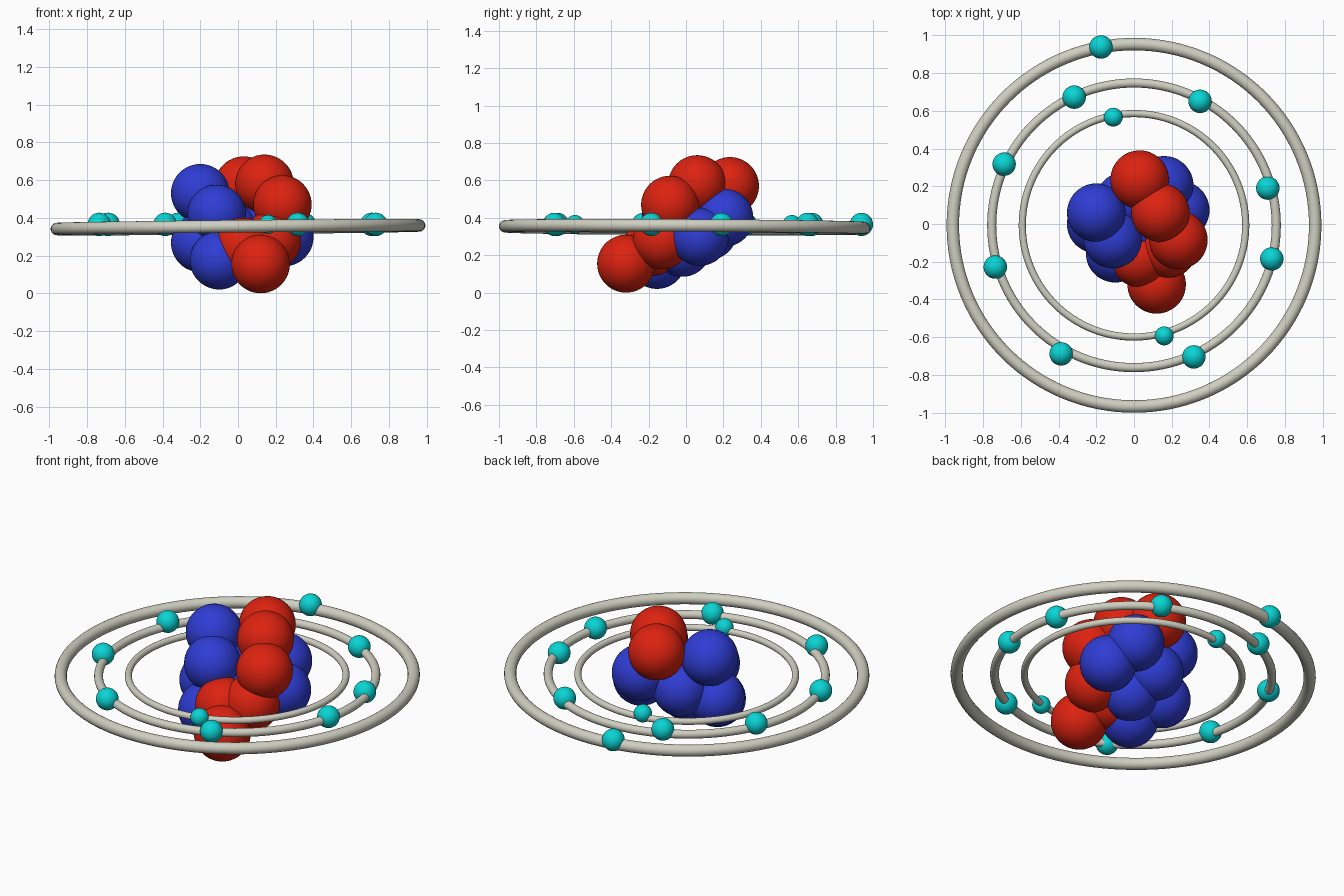
import bpy
import math
from mathutils import Vector

cube = bpy.data.objects.get("Cube")
if cube:
    bpy.data.objects.remove(cube, do_unlink=True)


def material(name, color):
    mat = bpy.data.materials.new(name)
    mat.use_nodes = True
    mat.diffuse_color = (*color, 1)
    bsdf = next(n for n in mat.node_tree.nodes if n.type == 'BSDF_PRINCIPLED')
    bsdf.inputs["Base Color"].default_value = (*color, 1)
    return mat


red = material("red", (0.72, 0.016, 0.005))
blue = material("blue", (0.028, 0.046, 0.66))
cyan = material("cyan", (0.003, 0.66, 0.66))
stone = material("warm grey", (0.62, 0.62, 0.53))


def finish(name, mat):
    obj = bpy.context.object
    obj.name = name
    obj.data.materials.append(mat)
    bpy.ops.object.shade_smooth()
    return obj


def ball(name, center, radius, mat, segments=48):
    bpy.ops.mesh.primitive_uv_sphere_add(
        segments=segments, ring_count=segments // 2, radius=radius, location=center)
    return finish(name, mat)


def orbit(name, major, minor):
    bpy.ops.mesh.primitive_torus_add(
        major_segments=128, minor_segments=20, major_radius=major, minor_radius=minor,
        location=(0, -0.007, 0.35))
    obj = finish(name, stone)
    # slight lean of the orbit plane
    obj.rotation_mode = 'QUATERNION'
    obj.rotation_quaternion = Vector((0, 0, 1)).rotation_difference(Vector((-0.01, 0.005, 1)))


# Nucleus
protons = [(0.12, -0.32, 0.155), (0.03, 0.235, 0.57), (0.14, 0.06, 0.58),
           (0.235, -0.085, 0.47), (0.03, -0.18, 0.245), (0.18, -0.13, 0.28)]
neutrons = [(-0.2, 0.06, 0.53), (-0.113, -0.08, 0.42), (-0.1, -0.155, 0.175),
            (-0.2, 0, 0.267), (0.245, 0.073, 0.298), (0.16, 0.205, 0.4),
            (-0.05, 0.12, 0.33), (0.01, -0.02, 0.24)]
for i, p in enumerate(protons):
    ball(f"proton_{i + 1}", p, 0.155, red)
for i, p in enumerate(neutrons):
    ball(f"neutron_{i + 1}", p, 0.155, blue)

# Orbit rings
orbit("inner_orbit", 0.592, 0.019)
orbit("middle_orbit", 0.754, 0.024)
orbit("outer_orbit", 0.96, 0.033)

# Electrons
shells = {
    "inner": (0.05, [(-0.11, 0.566), (0.16, -0.593)]),
    "middle": (0.062, [(-0.317, 0.672), (0.35, 0.65), (-0.688, 0.317), (0.709, 0.19),
                       (-0.735, -0.228), (0.73, -0.185), (-0.386, -0.688), (0.317, -0.704)]),
    "outer": (0.062, [(-0.175, 0.938)]),
}
for shell, (radius, spots) in shells.items():
    for i, (x, y) in enumerate(spots):
        ball(f"{shell}_electron_{i + 1}", (x, y, 0.365), radius, cyan, 32)
